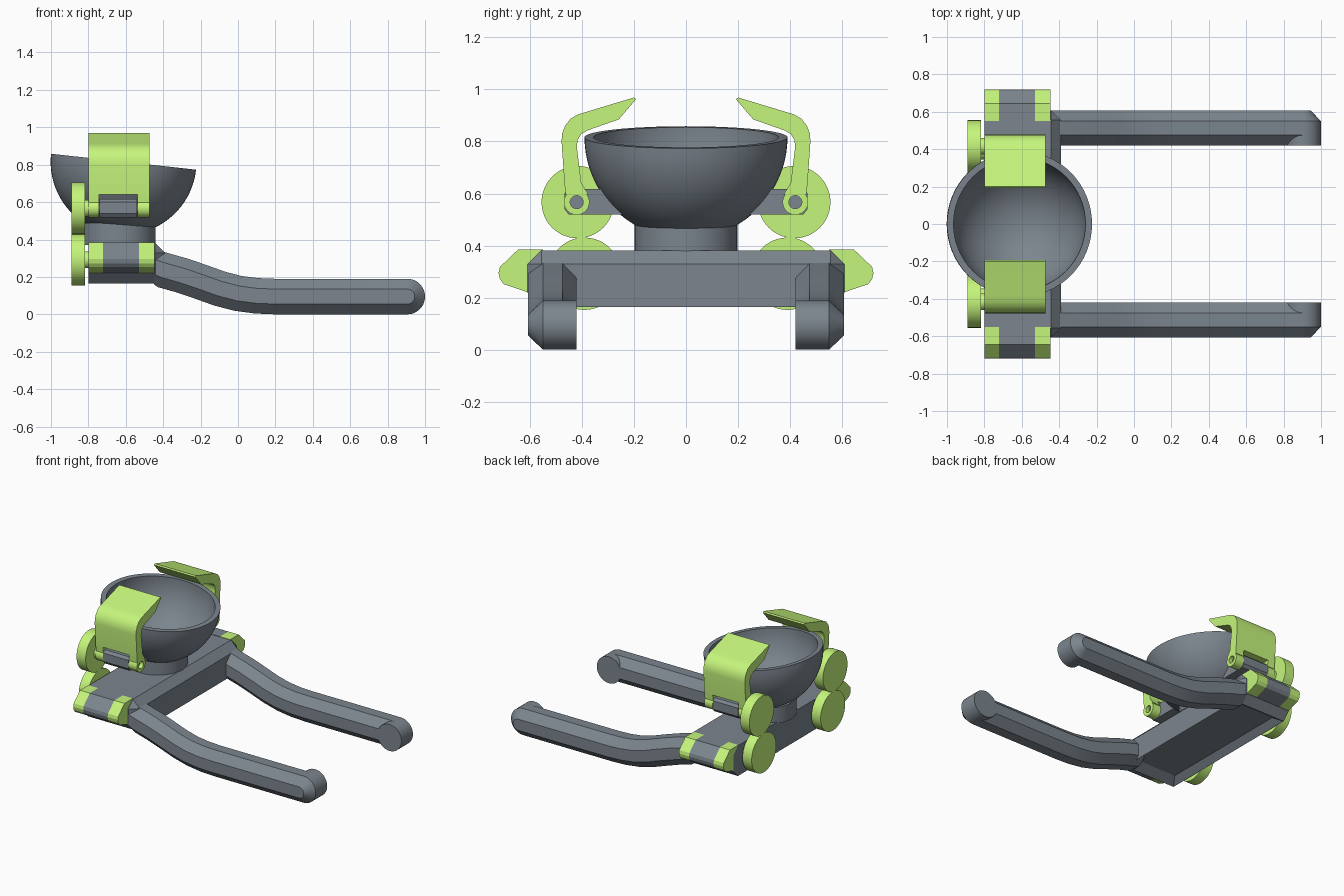
import bpy, bmesh
from math import sin, cos, pi, radians
from mathutils import Matrix, Vector

if "Cube" in bpy.data.objects:
    bpy.data.objects.remove(bpy.data.objects["Cube"])


def material(name, color):
    m = bpy.data.materials.new(name)
    m.diffuse_color = color
    m.use_nodes = True
    m.node_tree.nodes["Principled BSDF"].inputs["Base Color"].default_value = m.diffuse_color
    return m


green = material("green", (0.56, 0.92, 0.20, 1))
slate = material("slate", (0.20, 0.235, 0.27, 1))


def finish(name, bm, mat=slate, smooth=False):
    bmesh.ops.recalc_face_normals(bm, faces=bm.faces)
    me = bpy.data.meshes.new(name)
    bm.to_mesh(me)
    bm.free()
    ob = bpy.data.objects.new(name, me)
    bpy.context.collection.objects.link(ob)
    me.materials.append(mat)
    if smooth:
        bpy.ops.object.select_all(action='DESELECT')
        ob.select_set(True)
        bpy.context.view_layer.objects.active = ob
        bpy.ops.object.shade_smooth_by_angle(angle=radians(30))
    return ob


def loft(bm, rings):
    """Skin a list of closed rings and cap both ends."""
    vs = [[bm.verts.new(p) for p in r] for r in rings]
    n = len(vs[0])
    for a, b in zip(vs, vs[1:]):
        for i in range(n):
            j = (i + 1) % n
            bm.faces.new((a[i], a[j], b[j], b[i]))
    bm.faces.new(vs[0])
    bm.faces.new(vs[-1])


def prism(name, yz, x0, x1, s=1, mat=slate, smooth=False):
    """Extrude a side profile along x."""
    bm = bmesh.new()
    loft(bm, [[(x, y * s, z) for y, z in yz] for x in (x0, x1)])
    return finish(name, bm, mat, smooth)


def lathe(name, prof, matrix, mat=slate, steps=48):
    """Turn an (r, z) profile around z, then place it."""
    bm = bmesh.new()
    vs = [bm.verts.new((r, 0, z)) for r, z in prof]
    es = [bm.edges.new(p) for p in zip(vs, vs[1:])]
    bmesh.ops.spin(bm, geom=vs + es, cent=(0, 0, 0), axis=(0, 0, 1),
                   angle=2 * pi, steps=steps, use_duplicate=False)
    bmesh.ops.remove_doubles(bm, verts=bm.verts, dist=1e-4)
    bm.transform(matrix)
    return finish(name, bm, mat, True)


def rod_x(name, r, x0, x1, y, z, mat=slate):
    m = Matrix.Translation((x0, y, z)) @ Matrix.Rotation(pi / 2, 4, 'Y')
    h = x1 - x0
    return lathe(name, [(0, 0), (r, 0), (r, h), (0, h)], m, mat)


# base block with chamfers and a shallow recess underneath
bm = bmesh.new()
bmesh.ops.create_cube(bm, size=1)
bm.transform(Matrix.Translation((-0.595, 0, 0.2735)) @ Matrix.Diagonal((0.41, 1.216, 0.217, 1)))
edges = []
for e in bm.edges:
    m = (e.verts[0].co + e.verts[1].co) / 2
    end, front, top = abs(m.y) > 0.5, m.x > -0.45, m.z > 0.35
    low = m.z < 0.2
    if (end and (top or low)) or (front and top) or (end and front):
        edges.append(e)
bmesh.ops.bevel(bm, geom=edges, offset=0.053, segments=1, affect='EDGES')
bmesh.ops.recalc_face_normals(bm, faces=bm.faces)
bottom = min(bm.faces, key=lambda f: f.calc_center_median().z)
bmesh.ops.inset_region(bm, faces=[bottom], thickness=0.06)
for v in bottom.verts:
    v.co.y *= 0.475 / 0.495
bmesh.ops.translate(bm, verts=bottom.verts, vec=(0, 0, 0.04))
finish("base_block", bm)

# neck and tilted bowl
lathe("neck", [(0.197, 0.37), (0.197, 0.488)], Matrix.Translation((-0.637, 0, 0)))
outer = [(0.39 * sin(a * pi / 40), -0.39 * cos(a * pi / 40)) for a in range(21)]
inner = [(0.355 * sin(a * pi / 40), -0.355 * cos(a * pi / 40)) for a in range(20, -1, -1)]
lathe("bowl", outer + inner,
      Matrix.Translation((-0.612, 0, 0.816)) @ Matrix.Rotation(radians(6.26), 4, 'Y'), steps=64)

# side profiles
leg_path = [(-0.45, .255), (-0.4, .236), (-0.3, .208), (-0.2, .174), (-0.1, .138),
            (0, .112), (0.1, .099), (0.2, .095), (0.905, .095)]
leg_section = [(.42, -.04), (.475, -.095), (.55, -.095), (.606, -.04),
               (.606, .04), (.55, .095), (.475, .095), (.42, .04)]
hook = [(.467, .64), (.478, .80), (.476, .83), (.465, .86), (.444, .887), (.415, .904), (.385, .913),
        (.20, .969), (.192, .962), (.258, .885), (.38, .842), (.403, .828), (.417, .805),
        (.419, .775), (.402, .64)]
ear = [(.463, .567), (.467, .64), (.402, .64), (.375, .567)]
clip = [(.55, .385), (.645, .385), (.715, .318), (.72, .295), (.715, .272), (.70, .252),
        (.60, .218), (.55, .218)]
lug = [(.305, .617), (.45, .617), (.467, .60), (.467, .54), (.45, .519), (.225, .519)]
HINGE_Z = 0.567

for s, side in ((1, "left"), (-1, "right")):
    # curved leg with a rounded foot
    bm = bmesh.new()
    rings = []
    last = len(leg_path) - 1
    for i, (x, z) in enumerate(leg_path):
        a, b = Vector(leg_path[max(i - 1, 0)]), Vector(leg_path[min(i + 1, last)])
        t = (b - a).normalized() if 0 < i < last - 1 else Vector((1, 0))
        rings.append([(x - t.y * n, s * y, z + t.x * n) for y, n in leg_section])
    loft(bm, rings)
    finish(side + "_leg", bm, slate, True)
    lathe(side + "_foot", [(0, .42), (.095, .42), (.095, .55), (.04, .606), (0, .606)],
          Matrix.Translation((0.905, 0, 0.095)) @ Matrix.Rotation(-s * pi / 2, 4, 'X'))

    # side clip on the base: slate middle, green ends
    prism(side + "_clip_core", clip, -0.722, -0.528, s)
    prism(side + "_clip_rear", clip, -0.80, -0.722, s, green)
    prism(side + "_clip_front", clip, -0.528, -0.447, s, green)

    # hooked clamp with hinge ears, lug and recessed pin
    prism(side + "_hook", hook, -0.80, -0.473, s, green, True)
    prism(side + "_lug", lug, -0.74, -0.54, s)
    for part, x0, x1 in (("rear", -0.80, -0.742), ("front", -0.538, -0.473)):
        h = x1 - x0
        prism(f"{side}_ear_{part}", [(y, z + .03) if z < .6 else (y, z) for y, z in ear],
              x0, x1, s, green)
        lathe(f"{side}_hinge_{part}", [(.025, 0), (.049, 0), (.049, h), (.025, h), (.025, 0)],
              Matrix.Translation((x0, s * 0.42, HINGE_Z)) @ Matrix.Rotation(pi / 2, 4, 'Y'), green)
    rod_x(side + "_pin", 0.026, -0.80, -0.50, s * 0.42, HINGE_Z)

    # discs with short axles
    for part, y, z in (("upper", 0.416, HINGE_Z), ("lower", 0.39, 0.292)):
        rod_x(f"{side}_{part}_disc", 0.139, -0.89, -0.818, s * y, z, green)
        rod_x(f"{side}_{part}_axle", 0.045, -0.83, -0.79, s * y, z, green)
